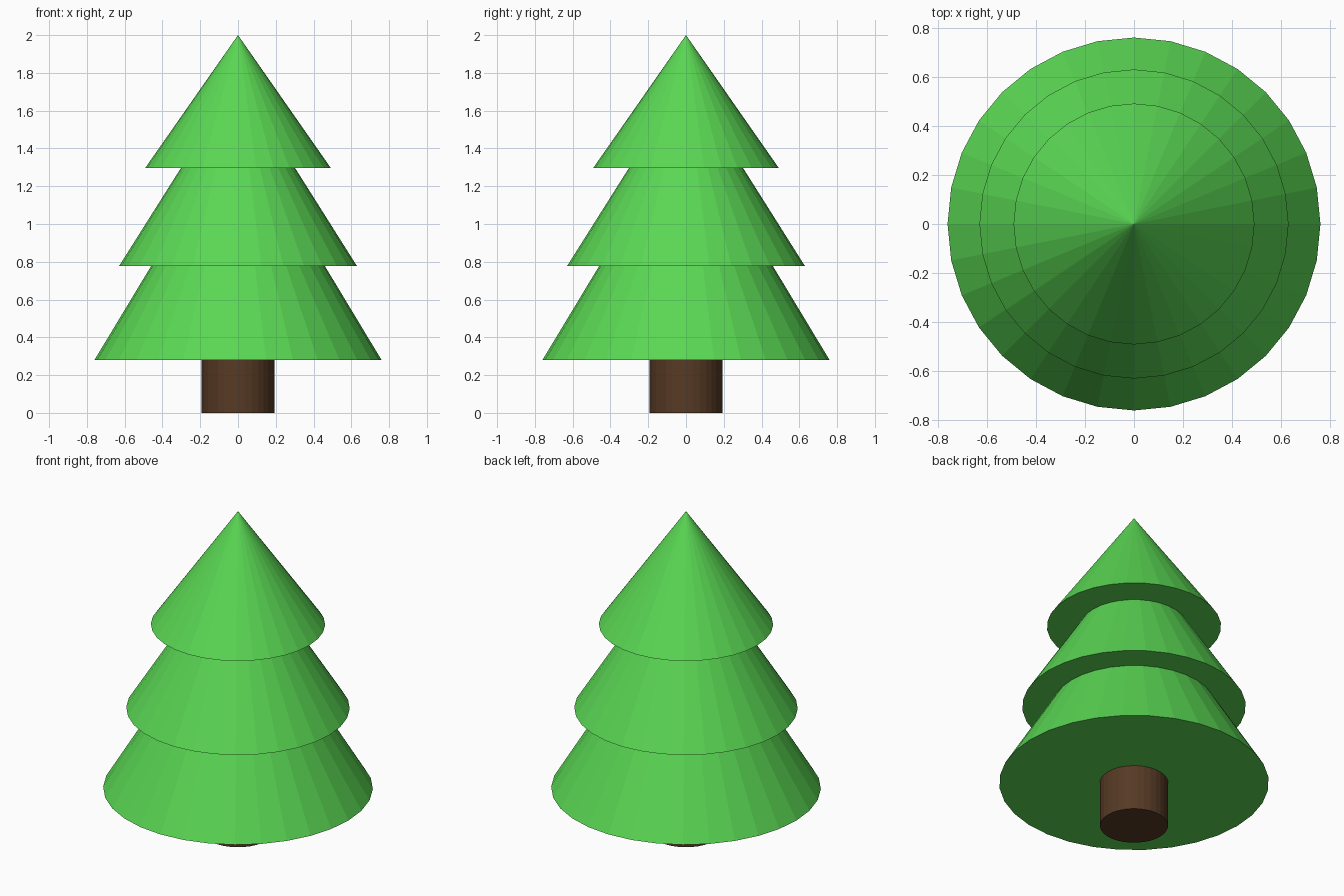
import bpy
import bmesh
from mathutils import Matrix

if "Cube" in bpy.data.objects:
    bpy.data.objects.remove(bpy.data.objects["Cube"])

SIDES = 32


def material(name, colour):
    mat = bpy.data.materials.new(name)
    mat.diffuse_color = (*colour, 1.0)
    mat.use_nodes = True
    mat.node_tree.nodes["Principled BSDF"].inputs["Base Color"].default_value = mat.diffuse_color
    return mat


def cone(name, r_bottom, r_top, z_bottom, z_top, mat):
    """Flat-faced capped cone or cylinder with a corner on the x and y axes."""
    bm = bmesh.new()
    bmesh.ops.create_cone(
        bm, cap_ends=True, segments=SIDES, radius1=r_bottom, radius2=r_top,
        depth=z_top - z_bottom,
        matrix=Matrix.Translation((0, 0, (z_bottom + z_top) / 2)))
    bmesh.ops.remove_doubles(bm, verts=bm.verts, dist=1e-5)
    bmesh.ops.recalc_face_normals(bm, faces=bm.faces)
    mesh = bpy.data.meshes.new(name)
    bm.to_mesh(mesh)
    bm.free()
    mesh.materials.append(mat)
    obj = bpy.data.objects.new(name, mesh)
    bpy.context.collection.objects.link(obj)
    return obj


green = material("leaf green", (0.102, 0.680, 0.087))
brown = material("bark brown", (0.093, 0.042, 0.018))

# Trunk
cone("trunk", 0.192, 0.192, 0.0, 0.28, brown)

# Three stacked foliage tiers: base radius, base height, tip height
tiers = {
    "lower_branches": (0.76, 0.28, 1.54),
    "middle_branches": (0.63, 0.777, 1.775),
    "top_branches": (0.491, 1.297, 2.0),
}
for name, (radius, base, tip) in tiers.items():
    cone(name, radius, 0.0, base, tip, green)
